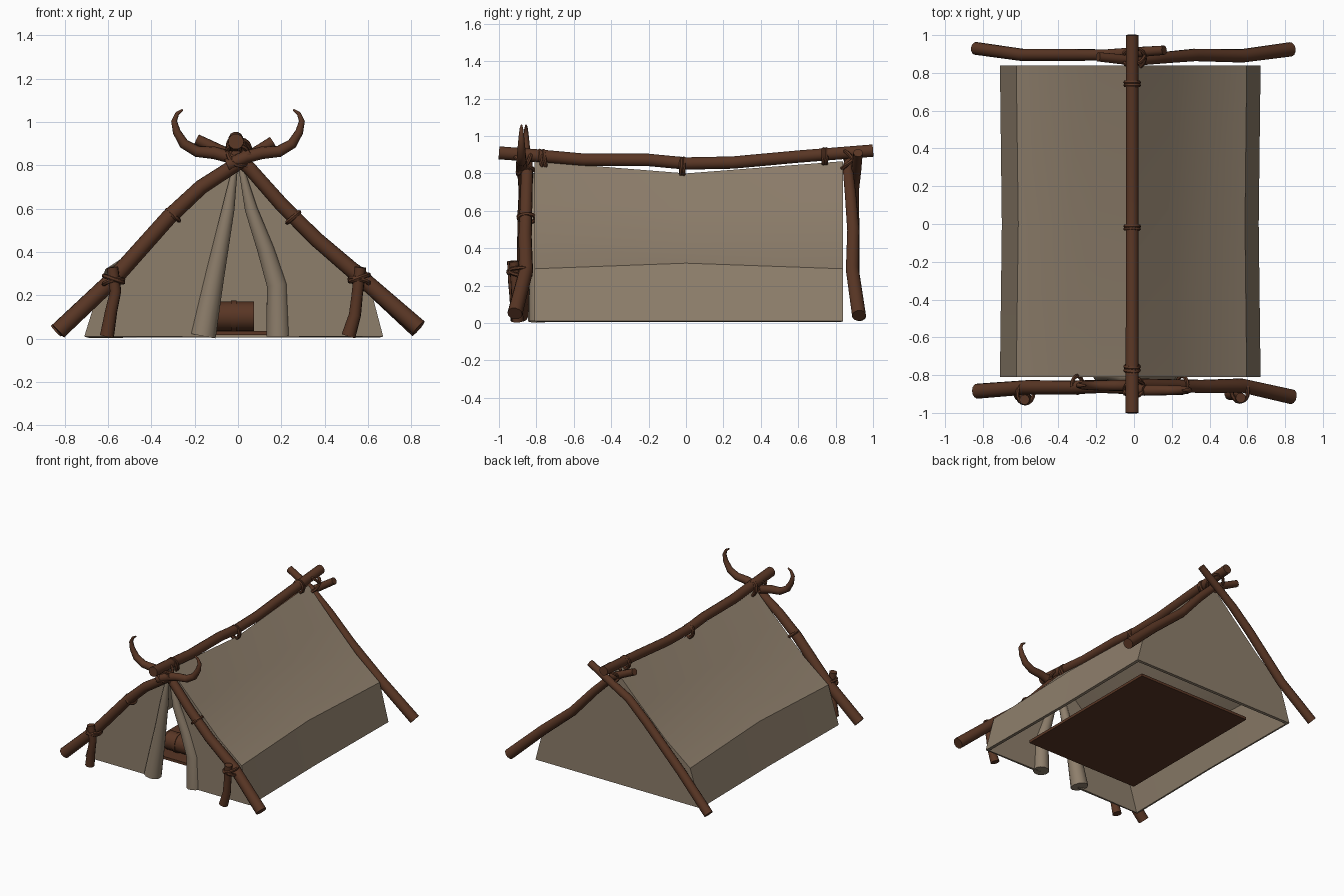
import bpy, bmesh, math
from mathutils import Vector

if "Cube" in bpy.data.objects:
    bpy.data.objects.remove(bpy.data.objects["Cube"])


def material(name, rgb):
    m = bpy.data.materials.new(name)
    m.diffuse_color = (*rgb, 1)
    m.use_nodes = True
    m.node_tree.nodes["Principled BSDF"].inputs["Base Color"].default_value = m.diffuse_color
    return m


WOOD = material("brown wood", (0.1, 0.037, 0.018))
CLOTH = material("tan canvas", (0.27, 0.21, 0.148))


def finish(name, bm, mat, angle=35):
    bmesh.ops.recalc_face_normals(bm, faces=bm.faces)
    me = bpy.data.meshes.new(name)
    bm.to_mesh(me)
    bm.free()
    me.materials.append(mat)
    ob = bpy.data.objects.new(name, me)
    bpy.context.collection.objects.link(ob)
    bpy.ops.object.select_all(action='DESELECT')
    ob.select_set(True)
    bpy.context.view_layer.objects.active = ob
    if angle:
        bpy.ops.object.shade_smooth_by_angle(angle=math.radians(angle))
    return ob


def tube(name, pts, radii, mat=WOOD, sides=12, closed=False):
    """Sweep a circle along a path; radii are spread evenly over the path."""
    pts = [Vector(p) for p in pts]
    n = len(pts)
    bm = bmesh.new()
    rings, side = [], None
    for i, p in enumerate(pts):
        a = pts[(i - 1) % n] if closed else pts[max(i - 1, 0)]
        b = pts[(i + 1) % n] if closed else pts[min(i + 1, n - 1)]
        t = (b - a).normalized()
        if side is None:
            side = t.orthogonal()
        side = (side - t * side.dot(t)).normalized()
        up = t.cross(side)
        f = i / (n - 1) * (len(radii) - 1)
        k = min(int(f), len(radii) - 2) if len(radii) > 1 else 0
        r = radii[0] if len(radii) == 1 else radii[k] + (radii[k + 1] - radii[k]) * (f - k)
        rings.append([bm.verts.new(p + r * (side * math.cos(2 * math.pi * j / sides)
                                            + up * math.sin(2 * math.pi * j / sides)))
                      for j in range(sides)])
    for i in range(n if closed else n - 1):
        r0, r1 = rings[i], rings[(i + 1) % n]
        for j in range(sides):
            k = (j + 1) % sides
            bm.faces.new((r0[j], r0[k], r1[k], r1[j]))
    if not closed:
        bm.faces.new(rings[0])
        bm.faces.new(rings[-1])
    return finish(name, bm, mat, 50)


def rope(name, centre, axis, ru, rv, thick=0.011):
    """Oval rope loop around an axis; rv is measured in the most vertical direction."""
    t = Vector(axis).normalized()
    ref = Vector((0, 0, 1)) if abs(t.z) < 0.9 else Vector((0, 1, 0))
    u = t.cross(ref).normalized()
    v = u.cross(t)
    c = Vector(centre)
    tube(name, [c + u * ru * math.cos(a) + v * rv * math.sin(a)
                for a in (2 * math.pi * i / 16 for i in range(16))],
         [thick], sides=6, closed=True)


# Canvas sheet: profile from ridge to hem at three stations, open underneath
CX = -0.02
END = [(0, 0.865), (0.2, 0.66), (0.41, 0.45), (0.61, 0.29), (0.69, 0.01)]
MID = [(0, 0.80), (0.19, 0.61), (0.38, 0.43), (0.60, 0.32), (0.68, 0.01)]
bm = bmesh.new()
rows = []
for y, prof in ((-0.81, END), (0.0, MID), (0.84, END)):
    line = [(-x, z) for x, z in prof[:0:-1]] + prof
    rows.append([bm.verts.new((x + CX * (1 - z / 0.865), y, z)) for x, z in line])
for a, b in zip(rows, rows[1:]):
    for i in range(len(a) - 1):
        bm.faces.new((a[i], a[i + 1], b[i + 1], b[i]))
# back wall, in strips between mirrored profile points
back, front = rows[2], rows[0]
for i in range(4):
    q = [back[i], back[i + 1], back[7 - i], back[8 - i]]
    bm.faces.new(q if i < 3 else [back[3], back[4], back[5]])
# front wall panels beside the door opening
for s, door in ((-1, [-0.02, -0.05, -0.09, -0.13, -0.16]), (1, [0.02, 0.06, 0.13, 0.18, 0.18])):
    outer = front[4::-1] if s < 0 else front[4:]
    inner = [outer[0]] + [bm.verts.new((door[i], -0.81, END[i][1])) for i in range(1, 5)]
    bm.faces.new((outer[0], outer[1], inner[1]))
    for i in range(1, 4):
        bm.faces.new((outer[i], outer[i + 1], inner[i + 1], inner[i]))
canvas = finish("canvas_tent", bm, CLOTH, 0)
mod = canvas.modifiers.new("thickness", 'SOLIDIFY')
mod.thickness = 0.018
mod.offset = -1
mod.use_even_offset = True
bpy.ops.object.modifier_apply(modifier=mod.name)
bpy.ops.object.shade_smooth_by_angle(angle=math.radians(32))

# Rolled door flaps
tube("left_door_flap", [(-0.012, -0.82, 0.80), (-0.045, -0.815, 0.6), (-0.085, -0.80, 0.4),
                        (-0.115, -0.79, 0.26), (-0.162, -0.785, 0.013)],
     [0.012, 0.03, 0.04, 0.049, 0.062], CLOTH)
tube("right_door_flap", [(0.012, -0.82, 0.80), (0.06, -0.815, 0.6), (0.125, -0.80, 0.42),
                         (0.18, -0.79, 0.25), (0.186, -0.785, 0.011)],
     [0.012, 0.03, 0.04, 0.049, 0.056], CLOTH)

# Ridge pole
tube("ridge_pole", [(-0.01, -1, 0.91), (-0.01, -0.8, 0.895), (-0.01, -0.55, 0.873),
                    (-0.01, -0.2, 0.872), (-0.01, 0, 0.853), (-0.01, 0.25, 0.858),
                    (-0.01, 0.6, 0.89), (-0.01, 1, 0.922)], [0.036, 0.034, 0.034])

# Front and back crossed poles
tube("front_left_pole", [(-0.83, -0.885, 0.035), (-0.57, -0.865, 0.28), (-0.32, -0.865, 0.56),
                         (-0.17, -0.86, 0.70), (0.0, -0.87, 0.81), (0.06, -0.88, 0.86)],
     [0.04, 0.036, 0.03])
tube("front_right_pole", [(0.835, -0.915, 0.05), (0.57, -0.855, 0.28), (0.36, -0.86, 0.46),
                          (0.2, -0.855, 0.62), (0.05, -0.85, 0.79), (-0.03, -0.85, 0.86)],
     [0.04, 0.034, 0.03])
tube("back_left_pole", [(-0.84, 0.93, 0.035), (-0.59, 0.895, 0.27), (-0.3, 0.895, 0.57),
                        (-0.15, 0.895, 0.71), (0.02, 0.91, 0.82), (0.16, 0.92, 0.91)],
     [0.034, 0.031, 0.025])
tube("back_right_pole", [(0.83, 0.925, 0.04), (0.57, 0.89, 0.28), (0.32, 0.895, 0.49),
                         (0.15, 0.88, 0.68), (0.0, 0.865, 0.83), (-0.19, 0.885, 0.92)],
     [0.038, 0.032, 0.025])

# Curved horns above the entrance
for s, name in ((-1, "left_horn"), (1, "right_horn")):
    y = -0.88 if s > 0 else -0.855
    tube(name, [(-s * 0.05, y, 0.80), (s * 0.04, y, 0.84), (s * 0.11, y, 0.858),
                (s * 0.19, y, 0.865), (s * 0.25, y, 0.90), (s * 0.283, y, 0.955),
                (s * 0.295, y, 1.005), (s * 0.28, y, 1.04), (s * 0.255, y, 1.057)],
         [0.03, 0.029, 0.024, 0.014, 0.005], sides=10)

# Short support posts
tube("left_post", [(-0.605, -0.905, 0.012), (-0.585, -0.915, 0.13), (-0.565, -0.925, 0.22),
                   (-0.58, -0.93, 0.33)], [0.033, 0.026, 0.027], sides=10)
tube("right_post", [(0.51, -0.90, 0.012), (0.54, -0.905, 0.11), (0.55, -0.91, 0.2),
                    (0.565, -0.92, 0.33)], [0.033, 0.026, 0.027], sides=10)

# Rope lashings: name, centre, axis, width radius, height radius
for args in (
    ("ridge_rope_front", (-0.01, -0.775, 0.87), (0, 1, 0.15), 0.036, 0.052),
    ("ridge_rope_front_b", (-0.01, -0.755, 0.87), (0, 1, 0.15), 0.036, 0.052),
    ("ridge_rope_middle", (-0.01, -0.026, 0.835), (0, 1, 0), 0.036, 0.045),
    ("ridge_rope_middle_b", (-0.01, -0.012, 0.835), (0, 1, 0), 0.036, 0.045),
    ("ridge_rope_back", (-0.01, 0.735, 0.888), (0, 1, 0), 0.036, 0.042),
    ("ridge_rope_back_b", (-0.01, 0.75, 0.888), (0, 1, 0), 0.036, 0.042),
    ("front_cross_rope", (0, -0.865, 0.855), (0.1, 0.6, 0.8), 0.05, 0.065),
    ("front_cross_rope_b", (0, -0.865, 0.855), (-0.3, 0.8, -0.5), 0.05, 0.065),
    ("back_cross_rope", (0, 0.88, 0.855), (0.1, 0.6, -0.8), 0.058, 0.068),
    ("back_cross_rope_b", (0, 0.88, 0.86), (-0.3, 0.8, 0.5), 0.058, 0.068),
    ("left_pole_rope", (-0.30, -0.85, 0.57), (0.65, 0, 0.75), 0.045, 0.036),
    ("right_pole_rope", (0.255, -0.85, 0.56), (-0.65, 0, 0.75), 0.045, 0.036),
    ("left_post_rope", (-0.575, -0.895, 0.275), (0.35, 0, 1), 0.046, 0.056),
    ("left_post_rope_b", (-0.575, -0.895, 0.26), (-0.25, 0.2, 1), 0.046, 0.056),
    ("right_post_rope", (0.56, -0.885, 0.28), (-0.35, 0, 1), 0.046, 0.056),
    ("right_post_rope_b", (0.56, -0.885, 0.265), (0.25, 0.2, 1), 0.046, 0.056),
):
    rope(*args)

# Floor mat
bm = bmesh.new()
bmesh.ops.create_cube(bm, size=1)
for v in bm.verts:
    v.co = Vector((v.co.x * 0.95 + 0.02, v.co.y * 1.22 + 0.065, v.co.z * 0.02 + 0.026))
finish("floor_mat", bm, WOOD)

# Bedroll with straps
tube("bedroll", [(-0.28, -0.42, 0.103), (0.075, -0.42, 0.103)], [0.068], sides=14)
for x in (-0.2, -0.02):
    tube("bedroll_strap", [(x - 0.012, -0.42, 0.103), (x + 0.012, -0.42, 0.103)],
         [0.073], sides=14)
